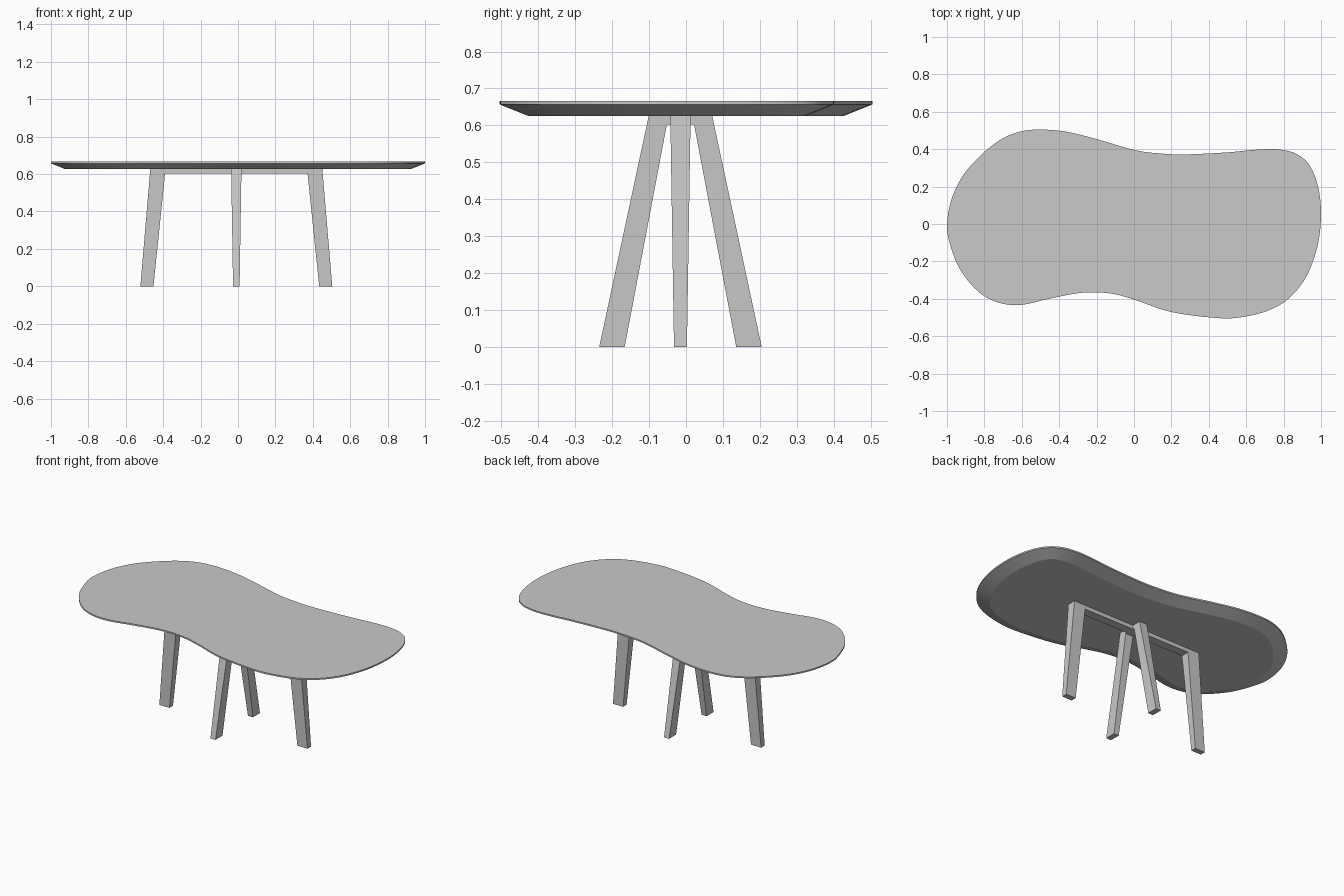
import bpy, bmesh
from mathutils import Vector

if "Cube" in bpy.data.objects:
    bpy.data.objects.remove(bpy.data.objects["Cube"])

grey = bpy.data.materials.new("light_grey")
grey.diffuse_color = (0.6, 0.585, 0.575, 1)
grey.use_nodes = True
grey.node_tree.nodes["Principled BSDF"].inputs["Base Color"].default_value = grey.diffuse_color


def make_object(name, bm):
    bmesh.ops.recalc_face_normals(bm, faces=bm.faces)
    mesh = bpy.data.meshes.new(name)
    bm.to_mesh(mesh)
    bm.free()
    mesh.materials.append(grey)
    obj = bpy.data.objects.new(name, mesh)
    bpy.context.collection.objects.link(obj)
    return obj


def closed_spline(points, steps):
    """Catmull-Rom curve through a closed ring of 2D points."""
    out, n = [], len(points)
    for i in range(n):
        a, b, c, d = (Vector(points[(i + k) % n]) for k in (-1, 0, 1, 2))
        for s in range(steps):
            t = s / steps
            out.append(0.5 * (2 * b + (c - a) * t + (2 * a - 5 * b + 4 * c - d) * t * t
                              + (3 * b - a - 3 * c + d) * t ** 3))
    return out


# Table top: freeform outline (clockwise), thin rim, wide underside chamfer
outline = [(-1, 0), (-.975, .14), (-.91, .27), (-.81, .38), (-.71, .457), (-.61, .498),
           (-.5, .509), (-.36, .497), (-.2, .458), (0, .4), (.13, .382), (.27, .376),
           (.5, .387), (.65, .401), (.77, .403), (.87, .378), (.94, .315), (.985, .2),
           (1, .05), (.98, -.12), (.92, -.28), (.83, -.392), (.73, -.454), (.6, -.49),
           (.46, -.5), (.2, -.467), (0, -.4), (-.13, -.367), (-.28, -.364), (-.45, -.395),
           (-.6, -.428), (-.72, -.418), (-.83, -.36), (-.93, -.24), (-.985, -.1)]
curve = closed_spline(outline, 5)
lo = [min(p[k] for p in curve) for k in (0, 1)]
hi = [max(p[k] for p in curve) for k in (0, 1)]
curve = [Vector([(2 * (p[k] - lo[k]) / (hi[k] - lo[k]) - 1) * (1, 0.505)[k] for k in (0, 1)])
         for p in curve]
count = len(curve)

bm = bmesh.new()
rings = []
for inset, z in ((0, .666), (0, .657), (.077, .626)):
    ring = []
    for i, p in enumerate(curve):
        tangent = (curve[(i + 1) % count] - curve[i - 1]).normalized()
        q = p + Vector((tangent.y, -tangent.x)) * inset
        ring.append(bm.verts.new((q.x, q.y, z)))
    rings.append(ring)
bm.faces.new(rings[0])
bm.faces.new(rings[-1])
for a, b in zip(rings, rings[1:]):
    for i in range(count):
        j = (i + 1) % count
        bm.faces.new((a[i], a[j], b[j], b[i]))
top = make_object("table_top", bm)
bpy.context.view_layer.objects.active = top
top.select_set(True)
bpy.ops.object.shade_smooth_by_angle(angle=0.26)


# Leg frames: U-shaped arch profile whose thickness tapers towards the floor
def leg_frame(name, centre, foot_out, foot_in, bar_out, bar_in, lengthwise):
    half = [(foot_out, 0), (bar_out, .626), (bar_in, .602), (foot_in, 0)]
    profile = [(-half[0][0], 0), (-half[1][0], half[1][1]), half[1], half[0],
               half[3], half[2], (-half[2][0], half[2][1]), (-half[3][0], 0)]
    bm = bmesh.new()
    sides = []
    for sign in (-1, 1):
        side = []
        for u, z in profile:
            v = sign * (.0175 + .01 * z / .626)
            x, y = (u, v) if lengthwise else (v, u)
            side.append(bm.verts.new((x + centre[0], y + centre[1], z)))
        bm.faces.new(side)
        sides.append(side)
    for i in range(8):
        j = (i + 1) % 8
        bm.faces.new((sides[0][i], sides[0][j], sides[1][j], sides[1][i]))
    return make_object(name, bm)


CENTRE = (-.009, -.015)
leg_frame("long_leg_frame", CENTRE, .513, .443, .46, .381, True)
leg_frame("cross_leg_frame", CENTRE, .22, .151, .086, .037, False)
